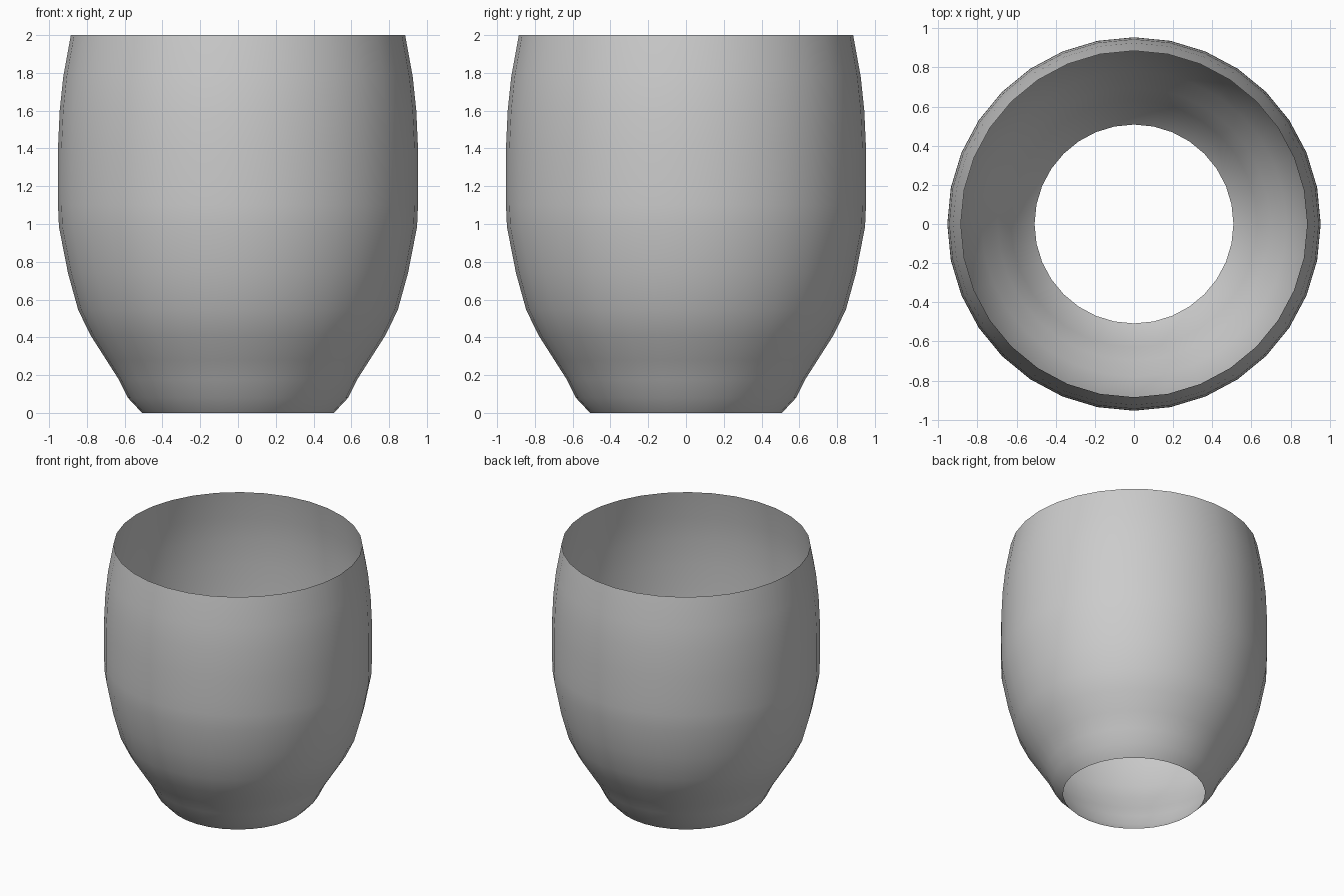
import bpy
import bmesh
from math import tau

if "Cube" in bpy.data.objects:
    bpy.data.objects.remove(bpy.data.objects["Cube"], do_unlink=True)

# Plain grey finish
grey = bpy.data.materials.new("plain grey")
grey.use_nodes = True
colour = (0.6, 0.6, 0.6, 1)
grey.diffuse_color = colour
grey.node_tree.nodes["Principled BSDF"].inputs["Base Color"].default_value = colour

# Radius and height along the wall, from foot to rim
profile = [(0.508, 0), (0.583, 0.08), (0.63, 0.175), (0.697, 0.28),
           (0.78, 0.41), (0.846, 0.545), (0.9, 0.74), (0.948, 0.985),
           (0.953, 1.1), (0.954, 1.2), (0.953, 1.4), (0.944, 1.6),
           (0.925, 1.78), (0.885, 2)]

# Thin wall, open at both ends
bm = bmesh.new()
verts = [bm.verts.new((0, r, z)) for r, z in profile]
edges = [bm.edges.new(pair) for pair in zip(verts, verts[1:])]
bmesh.ops.spin(bm, geom=verts + edges, cent=(0, 0, 0), axis=(0, 0, 1),
               angle=tau, steps=32, use_merge=False)
bmesh.ops.remove_doubles(bm, verts=bm.verts[:], dist=0.0005)

# Turn every face outwards
bm.normal_update()
for face in bm.faces:
    centre = face.calc_center_median()
    if face.normal.x * centre.x + face.normal.y * centre.y < 0:
        face.normal_flip()
    face.smooth = True

mesh = bpy.data.meshes.new("cup_wall")
bm.to_mesh(mesh)
bm.free()
mesh.materials.append(grey)
cup = bpy.data.objects.new("cup_wall", mesh)
bpy.context.collection.objects.link(cup)
